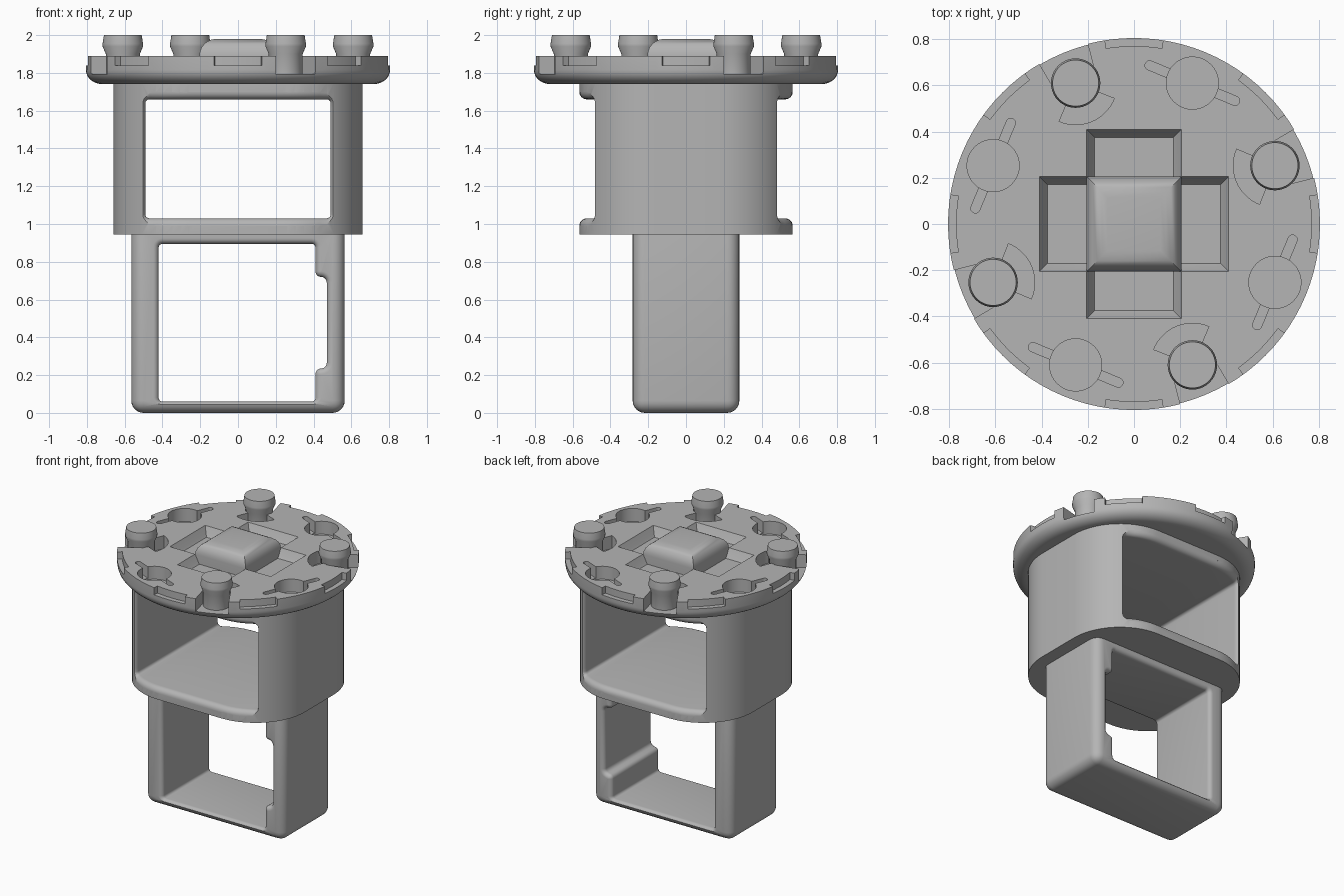
import bpy, bmesh, math
from math import sin, cos, pi, radians
from mathutils import Vector, Matrix

if "Cube" in bpy.data.objects:
    bpy.data.objects.remove(bpy.data.objects["Cube"])

GREY = (0.46, 0.46, 0.46, 1)
grey = bpy.data.materials.new("plain grey")
grey.use_nodes = True
grey.diffuse_color = GREY
grey.node_tree.nodes["Principled BSDF"].inputs["Base Color"].default_value = GREY


def make(name, bm):
    bmesh.ops.recalc_face_normals(bm, faces=bm.faces)
    me = bpy.data.meshes.new(name)
    bm.to_mesh(me)
    bm.free()
    me.materials.append(grey)
    ob = bpy.data.objects.new(name, me)
    bpy.context.collection.objects.link(ob)
    return ob


def loft(name, rings):
    """Skin closed rings of points and cap both ends."""
    bm = bmesh.new()
    rows = [[bm.verts.new(p) for p in r] for r in rings]
    n = len(rows[0])
    for a, b in zip(rows, rows[1:]):
        for i in range(n):
            j = (i + 1) % n
            bm.faces.new((a[i], a[j], b[j], b[i]))
    bm.faces.new(rows[0])
    bm.faces.new(rows[-1])
    return make(name, bm)


def prism(name, outline, z0, z1):
    return loft(name, [[(x, y, z) for x, y in outline] for z in (z0, z1)])


def turned(name, profile, sides, centre=(0, 0)):
    angles = [2 * pi * i / sides for i in range(sides)]
    return loft(name, [[(centre[0] + r * cos(a), centre[1] + r * sin(a), z) for a in angles]
                       for r, z in profile])


def rounded(corners, steps=8):
    """Round the corners (x, y, radius) of a right-angled outline."""
    pts = []
    for i, (x, y, r) in enumerate(corners):
        p = Vector((x, y))
        u = (Vector(corners[i - 1][:2]) - p).normalized()
        v = (Vector(corners[(i + 1) % len(corners)][:2]) - p).normalized()
        for k in range(steps + 1):
            t = k / steps * pi / 2
            pts.append(p + r * ((1 - sin(t)) * u + (1 - cos(t)) * v))
    return pts


def rect(x0, y0, x1, y1, r):
    return [(x0, y0, r), (x1, y0, r), (x1, y1, r), (x0, y1, r)]


def arc(r, a0, a1, steps=10, centre=(0, 0)):
    return [(centre[0] + r * cos(a0 + (a1 - a0) * i / steps),
             centre[1] + r * sin(a0 + (a1 - a0) * i / steps)) for i in range(steps + 1)]


def active(ob):
    bpy.ops.object.select_all(action="DESELECT")
    ob.select_set(True)
    bpy.context.view_layer.objects.active = ob


def cut(ob, cutter):
    m = ob.modifiers.new("cut", "BOOLEAN")
    m.operation, m.solver, m.object = "DIFFERENCE", "EXACT", cutter
    active(ob)
    bpy.ops.object.modifier_apply(modifier=m.name)
    bpy.data.objects.remove(cutter)


def smooth(ob):
    active(ob)
    bpy.ops.object.shade_smooth_by_angle(angle=radians(32))


def window(outline, front, lip):
    """Through cutter along y, flared at both ends for a rounded lip."""
    n = len(outline)
    normals = []
    for i in range(n):
        d = outline[(i + 1) % n] - outline[i - 1]
        normals.append(Vector((d.y, -d.x)).normalized())

    def ring(grow, depth, side):
        out = []
        for p, nv in zip(outline, normals):
            q = p + nv * grow
            out.append((q.x, side * (front(p.x) - depth), q.y))
        return out

    ends = [(lip * (1 - cos(t)), lip * (1 - sin(t))) for t in [k * pi / 12 for k in range(7)]]
    ends.append((lip * 1.1, -0.3))
    return loft("window_cutter", [ring(g, d, -1) for g, d in reversed(ends)]
                + [ring(g, d, 1) for g, d in ends])


# Lower frame: rounded block with a stepped window
bm = bmesh.new()
bmesh.ops.create_cube(bm, size=1, matrix=Matrix.Translation((0, 0, 0.51))
                      @ Matrix.Diagonal((1.13, 0.565, 1.02, 1)))
bmesh.ops.bevel(bm, geom=bm.edges[:], offset=0.065, segments=6, profile=0.5, affect="EDGES")
lower = make("lower_frame", bm)
steps = [(-0.42, 0.06, 0.02), (0.41, 0.06, 0.02), (0.41, 0.235, 0.03), (0.47, 0.235, 0.03),
         (0.47, 0.72, 0.03), (0.41, 0.72, 0.03), (0.41, 0.895, 0.02), (-0.42, 0.895, 0.02)]
cut(lower, window(rounded(steps, 5), lambda x: 0.2825, 0.03))
smooth(lower)

# Upper frame: wide rounded footprint with a large window
W, D, R = 0.66, 0.565, 0.4
upper = prism("upper_frame", rounded(rect(-W, -D, W, D, R), 14), 0.945, 1.75)


def upper_front(x):
    over = max(0, abs(x) - (W - R))
    return D - R + math.sqrt(R * R - over * over)


# Extra points along the straight sides let the cutter follow the curved front
base = rounded(rect(-0.49, 1.03, 0.49, 1.66, 0.02), 4)
dense = []
for i, p in enumerate(base):
    q = base[(i + 1) % len(base)]
    parts = 24 if (q - p).length > 0.1 else 1
    dense += [p.lerp(q, k / parts) for k in range(parts)]
cut(upper, window(dense, upper_front, 0.04))
smooth(upper)

# Top disc with a rounded underside
TOP, FLOOR = 1.89, 1.795
curve = [(0.715 + 0.09 * sin(t), 1.815 - 0.075 * cos(t)) for t in [k * pi / 16 for k in range(9)]]
disc = turned("top_disc", curve + [(0.805, TOP)], 96)

# Shallow notches around the rim
for i in range(8):
    a, h = i * pi / 4, radians(9)
    cut(disc, prism("notch_cutter", arc(0.77, a - h, a + h) + arc(0.9, a + h, a - h), 1.838, 2))

pegs = []
for i in range(4):
    # Peg pocket: inward sector plus a channel open to the rim
    a = radians(22.5 + 90 * i)
    c = (0.66 * cos(a), 0.66 * sin(a))
    inward = a + pi
    sector = arc(0.18, inward - 0.8, inward + 0.8, 14, c) + [c]
    cut(disc, prism("sector_cutter", sector, FLOOR, 2))
    h = radians(8.1)
    cut(disc, prism("channel_cutter", arc(0.63, a - h, a + h, 4) + arc(0.9, a + h, a - h, 4), FLOOR, 2))
    pegs.append(turned("peg", [(0.09, 1.76), (0.09, 1.9), (0.107, 1.94), (0.107, 1.955), (0.1, 2.0)], 40, c))

    # Socket hole with a tangential slot
    b = a + pi / 4
    c = Vector((0.66 * cos(b), 0.66 * sin(b)))
    cut(disc, turned("hole_cutter", [(0.113, FLOOR), (0.113, 2)], 40, c))
    t, n = Vector((-sin(b), cos(b))), Vector((cos(b), sin(b)))
    slot = [c + t * x + n * y for x, y in rounded(rect(-0.22, -0.02, 0.22, 0.02, 0.019), 4)]
    cut(disc, prism("slot_cutter", slot, FLOOR + 0.01, 2))

    # Sloping pit beside the centre block
    rot = Matrix.Rotation(i * pi / 2, 3, "Z")
    rings = []
    for g, z in ((0, 1.825), (0.01, 1.84), (0.035, TOP), (0.035, 2)):
        rings.append([rot @ Vector((x, y, z)) for x, y in
                      ((0.15, -0.17 - g), (0.375 + g, -0.17 - g), (0.375 + g, 0.17 + g), (0.15, 0.17 + g))])
    cut(disc, loft("pit_cutter", rings))
smooth(disc)
for p in pegs:
    smooth(p)

# Centre block with broad rounded top edges
bm = bmesh.new()
bmesh.ops.create_cube(bm, size=1, matrix=Matrix.Translation((0, 0, 1.88))
                      @ Matrix.Diagonal((0.41, 0.41, 0.2, 1)))
rim = [e for e in bm.edges if all(v.co.z > 1.9 for v in e.verts)]
bmesh.ops.bevel(bm, geom=rim, offset=0.09, segments=6, profile=0.5, affect="EDGES")
smooth(make("centre_block", bm))
